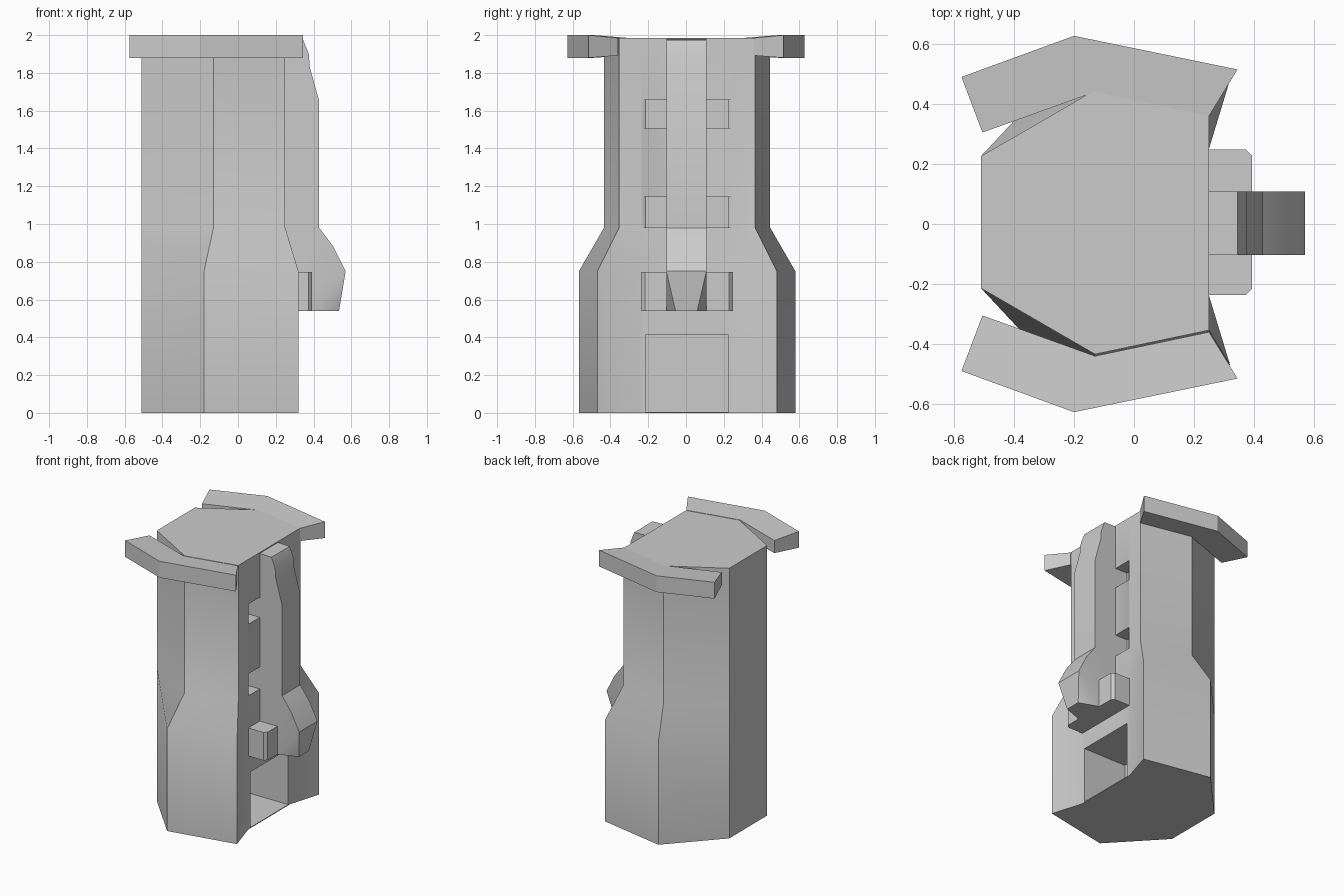
import bpy, bmesh

if "Cube" in bpy.data.objects:
    bpy.data.objects.remove(bpy.data.objects["Cube"])

DY = 0.006  # slight sideways offset of the body


def finish(name, bm, smooth=False):
    bmesh.ops.recalc_face_normals(bm, faces=bm.faces)
    me = bpy.data.meshes.new(name)
    bm.to_mesh(me)
    bm.free()
    ob = bpy.data.objects.new(name, me)
    bpy.context.collection.objects.link(ob)
    return ob


def loft(name, rings):
    """Closed solid through equal-length rings of 3D points."""
    bm = bmesh.new()
    vs = [[bm.verts.new(p) for p in r] for r in rings]
    n = len(rings[0])
    for a, b in zip(vs, vs[1:]):
        for i in range(n):
            j = (i + 1) % n
            bm.faces.new((a[i], a[j], b[j], b[i]))
    bm.faces.new(vs[0][::-1])
    bm.faces.new(vs[-1])
    return finish(name, bm)


def prism(name, outline, z0, z1):
    return loft(name, [[(x, y, z) for x, y in outline] for z in (z0, z1)])


def mirrored(half):
    """Half outline on +y, completed by its mirror on -y."""
    return half + [(x, -y) for x, y in reversed(half)]


def shade(ob, angle=0.6):
    bpy.ops.object.select_all(action='DESELECT')
    ob.select_set(True)
    bpy.context.view_layer.objects.active = ob
    bpy.ops.object.shade_smooth_by_angle(angle=angle)


# Tower body: wide base narrowing to a slimmer shaft
base = mirrored([(-.51, .22), (-.18, .573), (.32, .475), (.25, .245)])
shaft = mirrored([(-.51, .22), (-.13, .44), (.25, .36), (.25, .245)])
tower = loft("tower_body", [[(x, y + DY, z) for x, y in o] for o, z in
                            ((base, 0), (base, .75), (shaft, .98), (shaft, 1.985))])

# Doorway and two window slots cut into the face
slot = mirrored([(.15, .218), (.235, .218), (.25, .24), (.4, .24)])
door = mirrored([(-.1, .22), (.4, .22)])
for outline, z0, z1 in ((slot, 1.508, 1.656), (slot, .982, 1.143), (door, .006, .413)):
    cutter = prism("opening_cutter", [(x, y + DY) for x, y in outline], z0, z1)
    cutter.hide_render = True
    mod = tower.modifiers.new("opening", 'BOOLEAN')
    mod.operation, mod.object, mod.solver = 'DIFFERENCE', cutter, 'EXACT'
    bpy.context.view_layer.objects.active = tower
    bpy.ops.object.modifier_apply(modifier=mod.name)
    bpy.data.objects.remove(cutter)
shade(tower)

# Parapets: angled slabs along both sides of the roof
rim = [(-.575, .49, 1), (-.2, .627, 1), (.345, .515, 1),
       (.25, .36, 0), (-.13, .44, 0), (-.505, .305, 0)]
for side, label in ((1, "back"), (-1, "front")):
    loft("parapet_" + label,
         [[(x, y * side, 1.88 + (1 - o) * .012) for x, y, o in rim],
          [(x, y * side, 1.985 + o * .015) for x, y, o in rim]])

# Central rib: side profile with a tapered lower tip
profile = [(.14, 1.982), (.345, 1.975), (.375, 1.9), (.38, 1.83), (.43, 1.65),
           (.43, .98), (.505, .88), (.57, .75), (.535, .54), (.40, .54), (.14, .54)]
TIP = 8
bm = bmesh.new()
sides = [[bm.verts.new((x, s * (.057 if i == TIP else .106) + .002, z))
          for i, (x, z) in enumerate(profile)] for s in (1, -1)]
for v in sides:
    bm.faces.new([p for i, p in enumerate(v) if i != TIP])
    bm.faces.new((v[TIP - 1], v[TIP], v[TIP + 1]))
for i in range(len(profile)):
    j = (i + 1) % len(profile)
    bm.faces.new((sides[0][i], sides[0][j], sides[1][j], sides[1][i]))
shade(finish("central_rib", bm))

# Ledge above the doorway with chamfered corners
ledge = mirrored([(.2, .243), (.372, .243), (.393, .222)])
prism("door_ledge", [(x, y + DY) for x, y in ledge], .54, .746)
